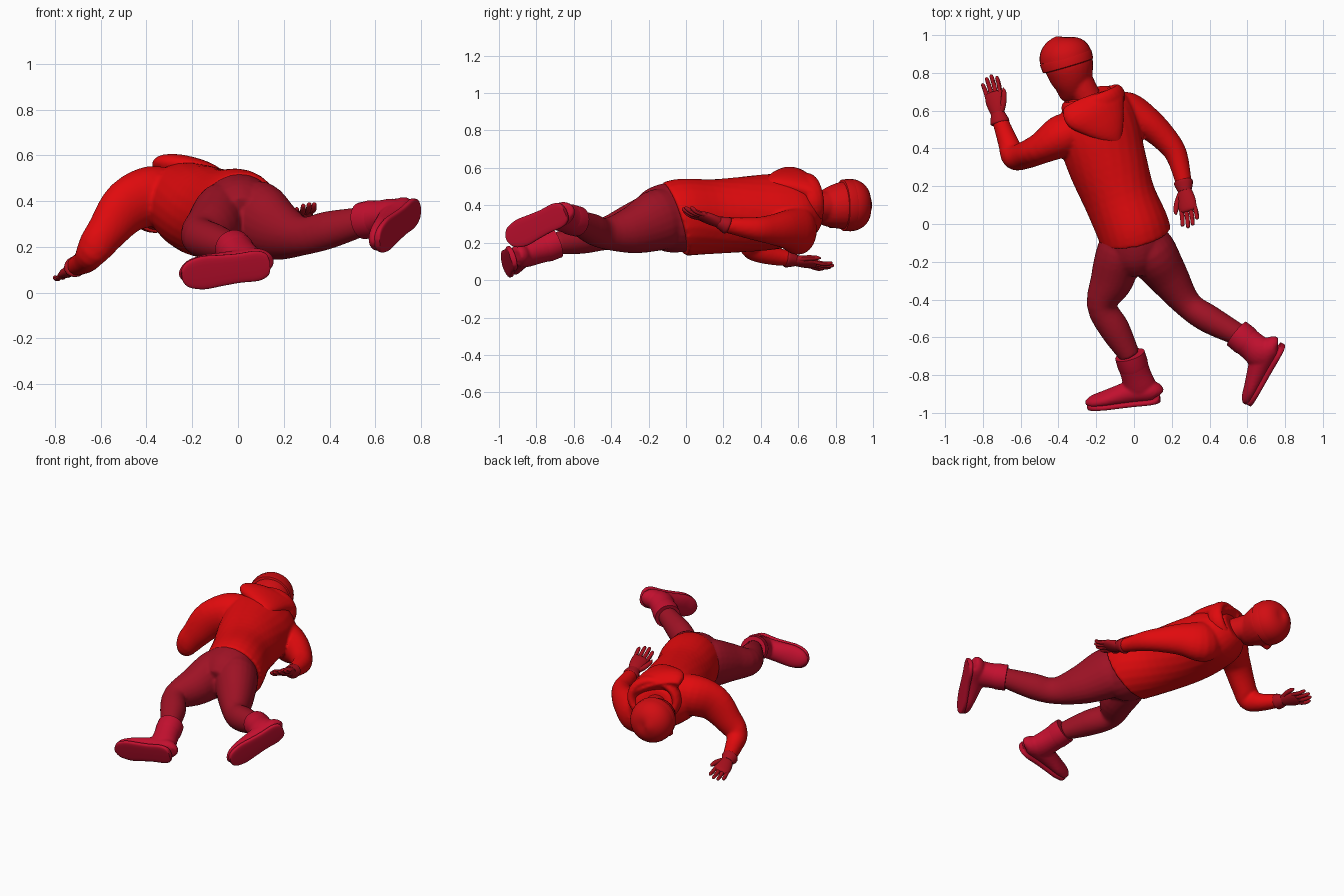
import bpy, bmesh, math
from mathutils import Vector as V, Matrix

RED, HAT = (0.75, 0.003, 0.004, 1), (0.64, 0.004, 0.006, 1)
PANTS, BOOT, GLOVE = (0.34, 0.006, 0.018, 1), (0.54, 0.005, 0.028, 1), (0.40, 0.005, 0.012, 1)
Z = V((0, 0, 1))


def catmull(rows, steps):
    """Smoothly resample a list of equal-length number rows."""
    out, n = [], len(rows)
    for i in range(n - 1):
        a, b, c, d = rows[max(i - 1, 0)], rows[i], rows[i + 1], rows[min(i + 2, n - 1)]
        for k in range(steps):
            t = k / steps
            out.append([0.5 * (2 * q + (r - p) * t + (2 * p - 5 * q + 4 * r - s) * t * t
                        + (3 * q - p - 3 * r + s) * t ** 3) for p, q, r, s in zip(a, b, c, d)])
    return out + [list(rows[-1])]


def loft(bm, rings, up=Z, sides=24, steps=4, power=1.0):
    """Rings are x, y, z, half width, half height, optional roll."""
    rows = catmull([tuple(r) + (0,) * (6 - len(r)) for r in rings], steps)
    pts, loops = [V(r[:3]) for r in rows], []
    for i, (p, r) in enumerate(zip(pts, rows)):
        t = (pts[min(i + 1, len(pts) - 1)] - pts[max(i - 1, 0)]).normalized()
        u = Matrix.Rotation(r[5], 3, t) @ up
        s = t.cross(u).normalized()
        u = s.cross(t)
        ring = []
        for k in range(sides):
            c, w = math.cos(math.tau * k / sides), math.sin(math.tau * k / sides)
            c, w = (math.copysign(abs(v) ** power, v) for v in (c, w))
            ring.append(bm.verts.new(p + s * c * max(r[3], 0.002) + u * w * max(r[4], 0.002)))
        loops.append(ring)
    for a, b in zip(loops, loops[1:]):
        for k in range(sides):
            bm.faces.new((a[k], a[(k + 1) % sides], b[(k + 1) % sides], b[k]))
    bm.faces.new(loops[0][::-1])
    bm.faces.new(loops[-1])


def finish(name, bm, color, voxel=0, smooth=0):
    """Turn a bmesh into a coloured object, optionally fused into one skin."""
    bmesh.ops.recalc_face_normals(bm, faces=bm.faces)
    me = bpy.data.meshes.new(name)
    bm.to_mesh(me)
    bm.free()
    ob = bpy.data.objects.new(name, me)
    bpy.context.collection.objects.link(ob)
    mat = bpy.data.materials.new(name + "_colour")
    mat.diffuse_color = color
    me.materials.append(mat)
    bpy.ops.object.select_all(action='DESELECT')
    ob.select_set(True)
    bpy.context.view_layer.objects.active = ob
    bpy.ops.object.shade_smooth_by_angle(angle=math.radians(45))
    if voxel:
        m = ob.modifiers.new("fuse", 'REMESH')
        m.mode, m.voxel_size, m.use_smooth_shade = 'VOXEL', voxel, True
        if smooth:
            m = ob.modifiers.new("soften", 'SMOOTH')
            m.factor, m.iterations = 0.5, smooth
    return ob


# jacket: twisted torso with both sleeves
bm = bmesh.new()
loft(bm, [(.005, -.06, 0.325, .193, .207, 0), (-.01, -.01, .336, .193, .207, 0),
          (-.08, .15, .34, .192, .2, .15), (-.15, .35, .355, .215, .2, .4),
          (-.19, .5, .37, .228, .19, .5), (-.215, .61, .38, .205, .165, .5),
          (-.24, .69, .4, .11, .1, .5)])
loft(bm, [(-.26, .5, .43, .08, .1), (-.37, .47, .425, .115, .13), (-.485, .405, .375, .085, .12),
          (-.575, .365, .265, .073, .09), (-.635, .355, .185, .066, .075),
          (-.665, .43, .14, .055, .055), (-.71, .55, .115, .042, .042)])
loft(bm, [(-.13, .6, .3, .08, .1), (-.04, .6, .265, .1, .13), (.065, .54, .27, .085, .105),
          (.16, .455, .27, .07, .08), (.225, .365, .275, .058, .062), (.265, .21, .295, .042, .04)])
finish("jacket", bm, RED, .01, 4)

# hood: collar roll round the neck and the flap hanging down the back
bm = bmesh.new()
axis = V((-.3, .9, .1)).normalized()
q = axis.to_track_quat('Z', 'Y').to_matrix()
ring_pts = [V((-.215, .645, .425)) + q @ V((.145 * math.cos(a), .12 * math.sin(a), 0))
            for a in [math.tau * k / 16 for k in range(17)]]
loft(bm, [(*p, .03, .05) for p in ring_pts], up=axis, sides=12, steps=2)
loft(bm, [(-.235, .66, .49, .16, .05), (-.205, .61, .515, .185, .068), (-.16, .545, .525, .135, .055),
          (-.115, .48, .525, .075, .035), (-.08, .425, .515, .012, .012)], up=V((.35, .1, .93)))
finish("hood", bm, RED, .009, 2)

# trousers: hips and two bent legs
bm = bmesh.new()
loft(bm, [(-.03, .04, .335, .165, .18), (0, -.08, .335, .178, .188),
          (.01, -.17, .33, .155, .165), (.02, -.25, .31, .09, .11)])
loft(bm, [(.03, -.03, .34, .1, .12), (.085, -.14, .325, .135, .165), (.18, -.28, .27, .11, .13),
          (.285, -.425, .248, .075, .085), (.4, -.505, .275, .075, .082), (.56, -.59, .315, .058, .062)])
loft(bm, [(-.04, -.03, .34, .1, .12), (-.075, -.14, .325, .12, .155), (-.115, -.29, .285, .115, .125),
          (-.17, -.43, .248, .08, .088), (-.1, -.56, .22, .08, .08), (-.02, -.7, .195, .055, .058)])
finish("trousers", bm, PANTS, .01, 4)


# boots: shaft with a turned cuff, foot and flat sole
def boot(side, top, heel, toe, u):
    top, heel, toe = V(top), V(heel), V(toe)
    f = (toe - heel).normalized()
    u = V(u)
    u = (u - f * u.dot(f)).normalized()
    size = (toe - heel).length
    ankle = heel + f * size * .25 + u * .09
    d = (ankle - top).normalized()
    bm = bmesh.new()
    loft(bm, [(*top, .078, .078), (*(top + d * .05), .079, .079), (*top.lerp(ankle, .6), .073, .08),
              (*ankle, .067, .087), (*(ankle - u * .05), .055, .075)], up=f)
    loft(bm, [(*(heel + f * size * t + u * h), w, h - .008) for t, w, h in (
        (.01, .03, .04), (.04, .052, .055), (.14, .063, .066), (.35, .063, .07), (.55, .066, .06),
        (.75, .07, .048), (.9, .058, .04), (.97, .038, .032), (.995, .014, .022))], up=u)
    finish(side + "_boot", bm, BOOT, .008, 3)
    bm = bmesh.new()
    loft(bm, [(*(top - d * .008), .06, .06), (*(top - d * .008), .081, .081),
              (*(top + d * .05), .082, .082), (*(top + d * .08), .075, .075)], up=f, steps=1)
    finish(side + "_boot_cuff", bm, BOOT)
    bm = bmesh.new()
    loft(bm, [(*(heel + f * size * t + u * .015), w, .015) for t, w in (
        (0, .022), (.03, .05), (.14, .068), (.35, .066), (.55, .07), (.75, .075),
        (.9, .062), (.97, .042), (1, .016))], up=u, power=.5)
    finish(side + "_boot_sole", bm, BOOT)


boot("right", (.55, -.585, .315), (.8, -.65, .365), (.62, -.96, .215), (-.78, .5, .18))
boot("left", (-.02, -.7, .195), (.14, -.94, .12), (-.245, -.98, .07), (-.08, .95, .3))


# gloves: flared cuff, palm, four fingers and a thumb
def glove(side, w, d, s):
    w, d, s = V(w), V(d).normalized(), V(s)
    s = (s - d * s.dot(d)).normalized()
    n = d.cross(s)
    bm = bmesh.new()

    def tube(rows, sides=12):
        loft(bm, [(*(w + d * a + s * b + n * c), rw, rh) for a, b, c, rw, rh in rows],
             up=n, sides=sides, steps=3)

    tube([(-.03, 0, 0, .046, .04), (-.022, 0, 0, .052, .046), (0, 0, 0, .047, .04),
          (.03, 0, 0, .036, .03)], 16)
    tube([(.01, 0, 0, .032, .027), (.05, 0, 0, .045, .028), (.1, 0, 0, .052, .024),
          (.135, 0, 0, .046, .017), (.145, 0, 0, .03, .008)], 16)
    for k, length in enumerate((.1, .117, .11, .085)):
        o = .036 - .024 * k
        tube([(.11, o, 0, .013, .013), (.12 + length * .5, o * 1.15, .006, .0125, .0125),
              (.11 + length, o * 1.2, -.004, .0105, .0105), (.12 + length, o * 1.2, -.006, .003, .003)], 8)
    tube([(.03, .02, 0, .018, .019), (.08, .05, -.006, .017, .016),
          (.125, .065, -.01, .013, .013), (.148, .067, -.012, .003, .003)], 8)
    finish(side + "_glove", bm, GLOVE)


glove("left", (-.715, .56, .11), (-.23, .97, -.18), (.9, .1, .35))
glove("right", (.265, .2, .3), (.16, -.95, .36), (-.9, 0, -.38))

# head: neck and a face turned down to the left
bm = bmesh.new()
loft(bm, [(-.2, .58, .38, .075, .075), (-.26, .7, .395, .072, .075), (-.32, .82, .4, .075, .08)])
loft(bm, [(-.345, .65, .355, .012, .012), (-.345, .665, .36, .05, .045),
          (-.335, .72, .375, .09, .088), (-.338, .79, .39, .12, .117), (-.348, .86, .4, .13, .127),
          (-.35, .93, .4, .1, .1)])
loft(bm, [(-.395, .765, .325, .018, .018), (-.425, .775, .295, .02, .02),
          (-.42, .83, .305, .012, .012)], sides=10)
finish("head", bm, HAT, .01, 3)

# knitted cap with a slightly folded rim
bm = bmesh.new()
a, c = V((-.28, .95, .03)).normalized(), V((-.348, .835, .4))
loft(bm, [(*(c + a * h), r, r * .99) for h, r in ((.0, .13), (.004, .139), (.045, .142), (.052, .139))],
     steps=1, sides=32)
c2 = c + a * .045
loft(bm, [(*(c2 + a * .118 * math.sin(t * math.pi / 20) + V((.0012 * t, 0, 0))),
           *(2 * [.14 * math.cos(t * math.pi / 20) ** .85])) for t in range(11)], steps=1, sides=32)
finish("cap", bm, HAT)
